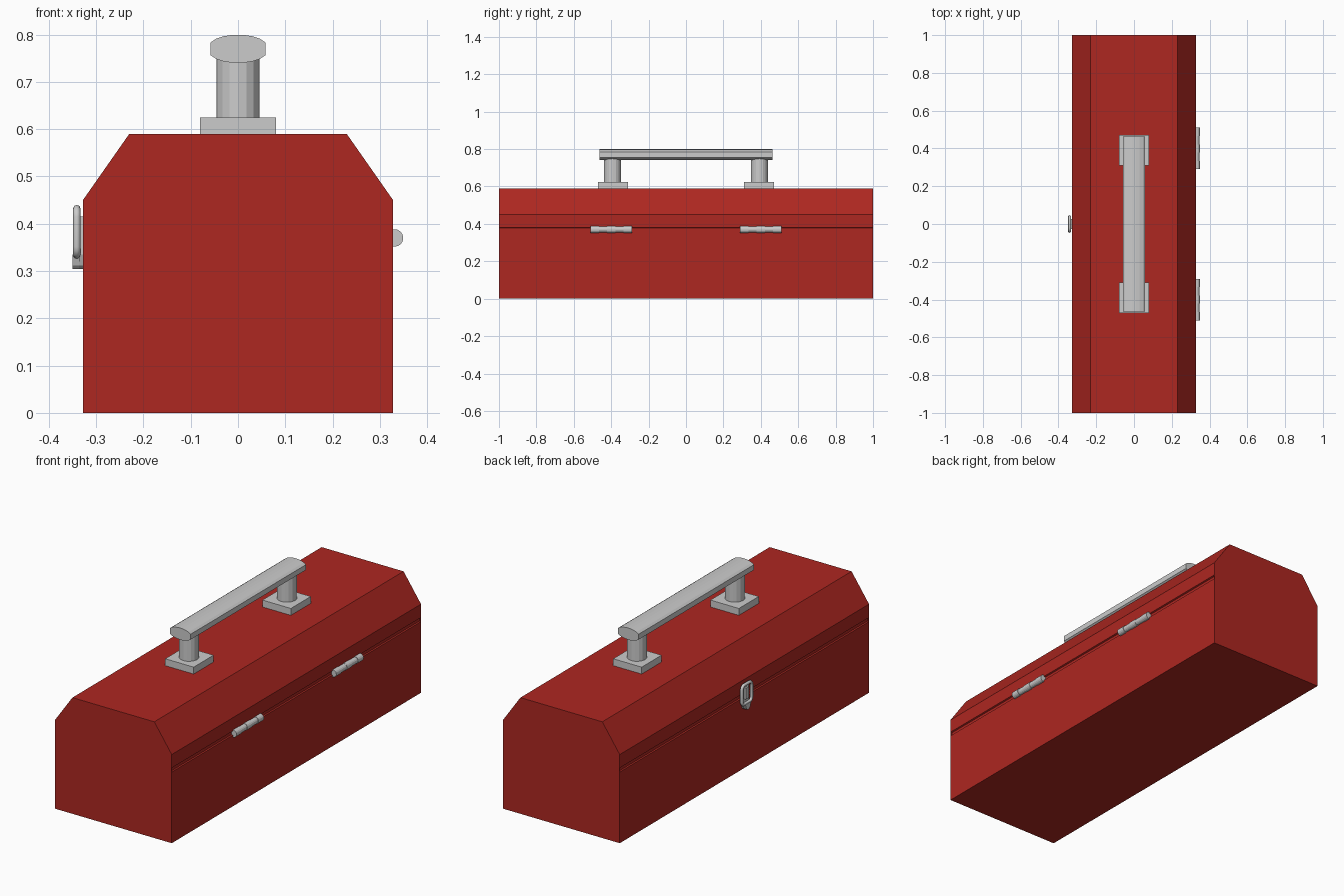
import bpy, bmesh
from math import cos, sin, pi, radians

if "Cube" in bpy.data.objects:
    bpy.data.objects.remove(bpy.data.objects["Cube"])

red = bpy.data.materials.new("red_paint")
red.diffuse_color = (0.42, 0.02, 0.015, 1)
red.use_nodes = True
red.node_tree.nodes["Principled BSDF"].inputs["Base Color"].default_value = red.diffuse_color


def prism(name, pts, a, b, axis="y", mat=None):
    """Extrude a closed 2D outline from a to b along x, y or z."""
    place = {"x": lambda p, t: (t, p[0], p[1]),
             "y": lambda p, t: (p[0], t, p[1]),
             "z": lambda p, t: (p[0], p[1], t)}[axis]
    bm = bmesh.new()
    lo = [bm.verts.new(place(p, a)) for p in pts]
    hi = [bm.verts.new(place(p, b)) for p in pts]
    bm.faces.new(lo)
    bm.faces.new(hi)
    n = len(pts)
    for i in range(n):
        j = (i + 1) % n
        bm.faces.new((lo[i], lo[j], hi[j], hi[i]))
    bmesh.ops.recalc_face_normals(bm, faces=bm.faces)
    me = bpy.data.meshes.new(name)
    bm.to_mesh(me)
    bm.free()
    ob = bpy.data.objects.new(name, me)
    bpy.context.collection.objects.link(ob)
    if mat:
        me.materials.append(mat)
    return ob


def ring(cx, cy, rx, ry, n, start=0.0):
    return [(cx + rx * cos(start + 2 * pi * i / n),
             cy + ry * sin(start + 2 * pi * i / n)) for i in range(n)]


def rect(cx, cy, hx, hy):
    return [(cx - hx, cy - hy), (cx + hx, cy - hy), (cx + hx, cy + hy), (cx - hx, cy + hy)]


def mirrored(half):
    return half + [(-x, z) for x, z in reversed(half)]


# Box body with the lid seam grooved into both long sides
W = 0.328
outer = [(W, 0), (W, 0.45), (0.23, 0.59)]
seam = [(W, 0), (W, 0.361), (W - 0.007, 0.363), (W - 0.007, 0.379), (W, 0.382)]
prism("box_body", mirrored(seam + outer[1:]), -0.997, 0.997, mat=red)

# End plates closing the box
for s, side in ((-1, "front"), (1, "back")):
    prism(f"end_plate_{side}", mirrored(outer), s * 0.997, s * 1.0, mat=red)

# Handle feet and posts
for s, side in ((-1, "front"), (1, "back")):
    prism(f"handle_foot_{side}", rect(0, s * 0.39, 0.08, 0.08), 0.588, 0.625, "z")
    prism(f"handle_post_{side}", ring(0, s * 0.393, 0.046, 0.046, 16), 0.62, 0.755, "z")

# Handle grip: flattened oval with cropped sides
grip = [(max(-0.058, min(0.058, x)), z) for x, z in ring(0, 0.77, 0.066, 0.03, 20, pi / 20)]
prism("handle_grip", grip, -0.463, 0.463)

# Hinges: five knuckles each along the seam
for s, side in ((-1, "front"), (1, "back")):
    for k in range(5):
        y0 = s * 0.4 - 0.11 + k * 0.044
        r = 0.0185 if k % 2 == 0 else 0.0165
        prism(f"hinge_{side}_knuckle_{k}", ring(0.331, 0.37, r, r, 16), y0, y0 + 0.044)

# Latch plate with a rounded lower end
plate = [(0.027, 0.415), (-0.027, 0.415), (-0.027, 0.335), (-0.018, 0.312),
         (-0.008, 0.304), (0.008, 0.304), (0.018, 0.312), (0.027, 0.335)]
prism("latch_plate", plate, -0.336, -0.326, "x")
prism("latch_lever", rect(0, 0.385, 0.013, 0.028), -0.345, -0.33, "x")
prism("latch_catch", [(y * 0.85, z) for y, z in plate[2:]], -0.35, -0.33, "x")

# Latch bail: rounded wire loop
hy, z0, z1, cr = 0.039, 0.334, 0.432, 0.018
path = []
for i, (cy, cz) in enumerate(((hy - cr, z1 - cr), (cr - hy, z1 - cr),
                              (cr - hy, z0 + cr), (hy - cr, z0 + cr))):
    for k in range(5):
        a = (i + k / 4) * pi / 2
        path.append((-0.341, cy + cr * cos(a), cz + cr * sin(a)))
cu = bpy.data.curves.new("latch_bail", "CURVE")
cu.dimensions = "3D"
cu.bevel_depth = 0.008
cu.bevel_resolution = 2
sp = cu.splines.new("POLY")
sp.points.add(len(path) - 1)
for p, co in zip(sp.points, path):
    p.co = (*co, 1)
sp.use_cyclic_u = True
bail = bpy.data.objects.new("latch_bail", cu)
bpy.context.collection.objects.link(bail)
bpy.context.view_layer.objects.active = bail
bail.select_set(True)
bpy.ops.object.convert(target="MESH")
bpy.ops.object.shade_smooth_by_angle(angle=radians(50))
